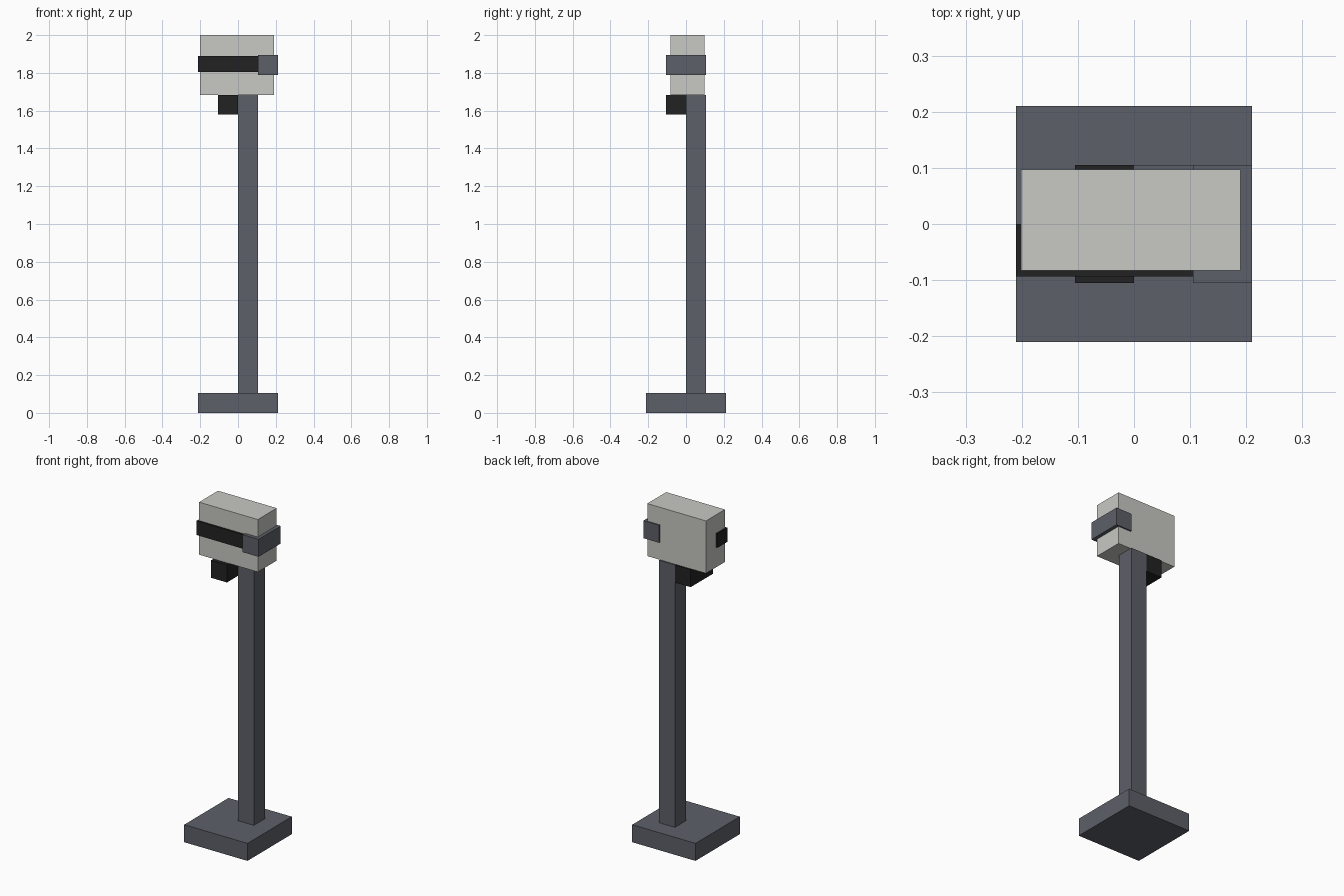
import bpy

if "Cube" in bpy.data.objects:
    bpy.data.objects.remove(bpy.data.objects["Cube"])

U = 2 / 19  # grid unit of the blocky model


def material(name, rgb):
    """Flat colour from 0-255 sRGB."""
    lin = [((c / 255 + 0.055) / 1.055) ** 2.4 for c in rgb]
    m = bpy.data.materials.new(name)
    m.diffuse_color = (*lin, 1)
    m.use_nodes = True
    m.node_tree.nodes["Principled BSDF"].inputs["Base Color"].default_value = m.diffuse_color
    return m


def box(name, x, y, z, mat):
    """Box from (min, max) ranges on each axis."""
    bpy.ops.mesh.primitive_cube_add(size=1)
    ob = bpy.context.object
    ob.name = name
    for v in ob.data.vertices:
        v.co = [r[0] if c < 0 else r[1] for r, c in zip((x, y, z), v.co)]
    ob.data.materials.append(mat)
    return ob


grey = material("slate grey", (93, 96, 104))
pale = material("pale grey", (200, 200, 195))
black = material("near black", (34, 34, 34))

# foot plate and post
box("base", (-2 * U, 2 * U), (-2 * U, 2 * U), (0, U), grey)
box("post", (0, U), (0, U), (U, 16 * U), grey)

# mounting block beside the top of the post
box("mount_block", (-U, 0), (-U, U), (15 * U, 16 * U), black)

# head with dark front band and side clamp
box("head", (-0.201, 0.19), (-0.083, 0.097), (16 * U, 2), pale)
box("front_band", (-2 * U, U), (-0.094, 0), (1.804, 1.889), black)
box("side_clamp", (U, 2 * U), (-U, U), (17 * U, 18 * U), grey)
